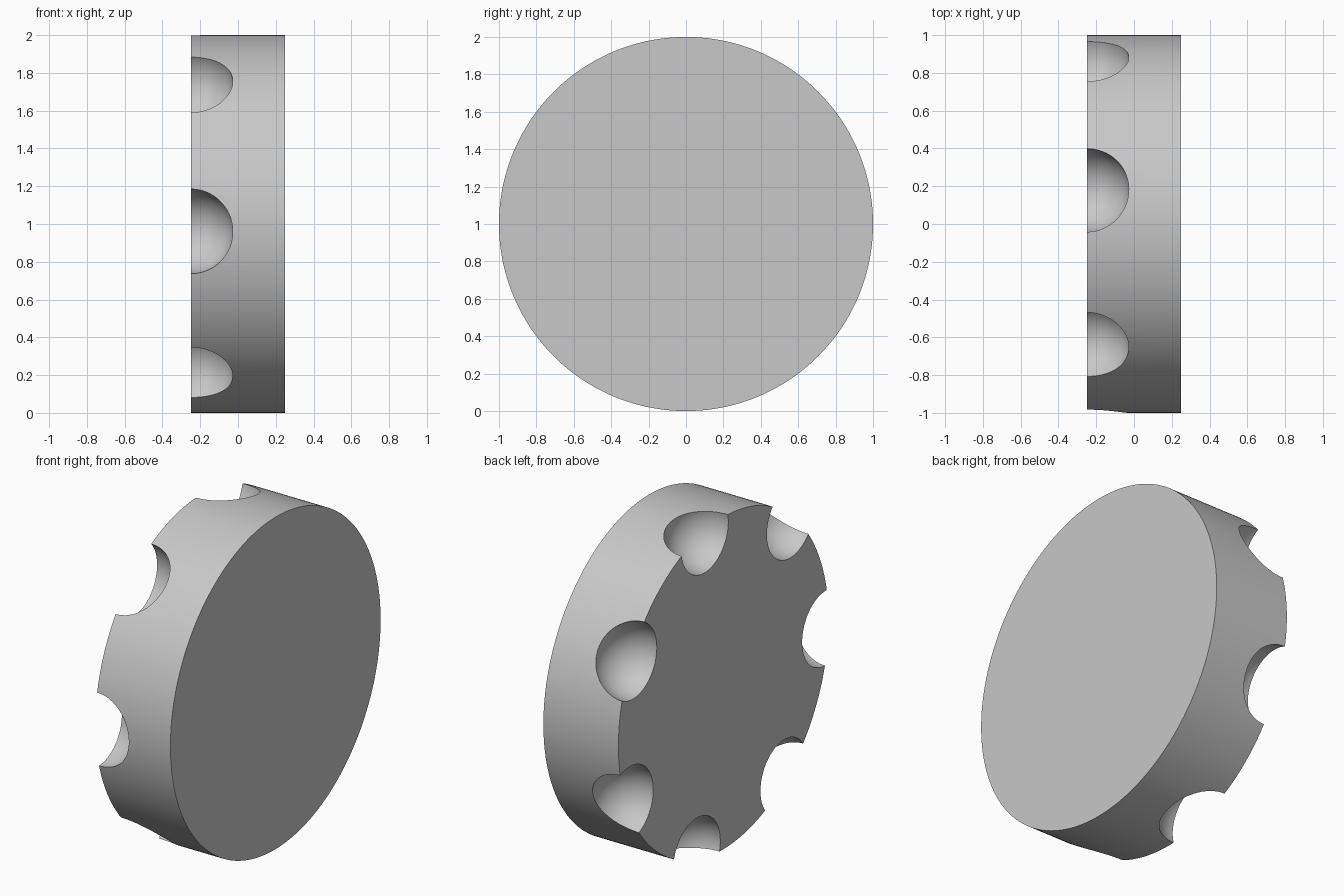
import bpy
from math import sin, cos, pi, radians

cube = bpy.data.objects.get("Cube")
if cube:
    bpy.data.objects.remove(cube, do_unlink=True)

RADIUS = 1.0
THICKNESS = 0.5
SCOOPS = 7
SCOOP_RADIUS = 0.224
SCOOP_RING = 0.973            # distance of scoop centres from the axis
SCOOP_START = radians(-2.3)   # first scoop, measured up from the front

# Flat grey for the whole body
grey = bpy.data.materials.new("plain grey")
grey.use_nodes = True
colour = (0.58, 0.58, 0.58, 1)
grey.diffuse_color = colour
grey.node_tree.nodes["Principled BSDF"].inputs["Base Color"].default_value = colour

# Round knob body, lying along x
bpy.ops.mesh.primitive_cylinder_add(vertices=256, radius=RADIUS, depth=THICKNESS,
                                    location=(0, 0, RADIUS), rotation=(0, pi / 2, 0))
knob = bpy.context.object
knob.name = "knob_body"
knob.data.materials.append(grey)

# Ball cutters around the rim of the right face
cutters = []
for i in range(SCOOPS):
    angle = SCOOP_START + i * 2 * pi / SCOOPS
    centre = (-THICKNESS / 2,
              -SCOOP_RING * cos(angle),
              RADIUS + SCOOP_RING * sin(angle))
    bpy.ops.mesh.primitive_uv_sphere_add(segments=80, ring_count=40, radius=SCOOP_RADIUS,
                                         location=centre, rotation=(0.3 - angle, 0.2, 0))
    ball = bpy.context.object
    ball.name = f"scoop_cutter_{i + 1}"
    ball.hide_render = True
    ball.data.materials.append(grey)
    cut = knob.modifiers.new(ball.name, "BOOLEAN")
    cut.operation = "DIFFERENCE"
    cut.solver = "EXACT"
    cut.object = ball
    cutters.append(ball)

# Bake the scoops into the body and drop the cutters
bpy.ops.object.select_all(action="DESELECT")
knob.select_set(True)
bpy.context.view_layer.objects.active = knob
for name in [m.name for m in knob.modifiers]:
    bpy.ops.object.modifier_apply(modifier=name)
for ball in cutters:
    bpy.data.objects.remove(ball, do_unlink=True)

# Smooth walls, crisp rims
bpy.ops.object.shade_smooth_by_angle(angle=radians(20))
